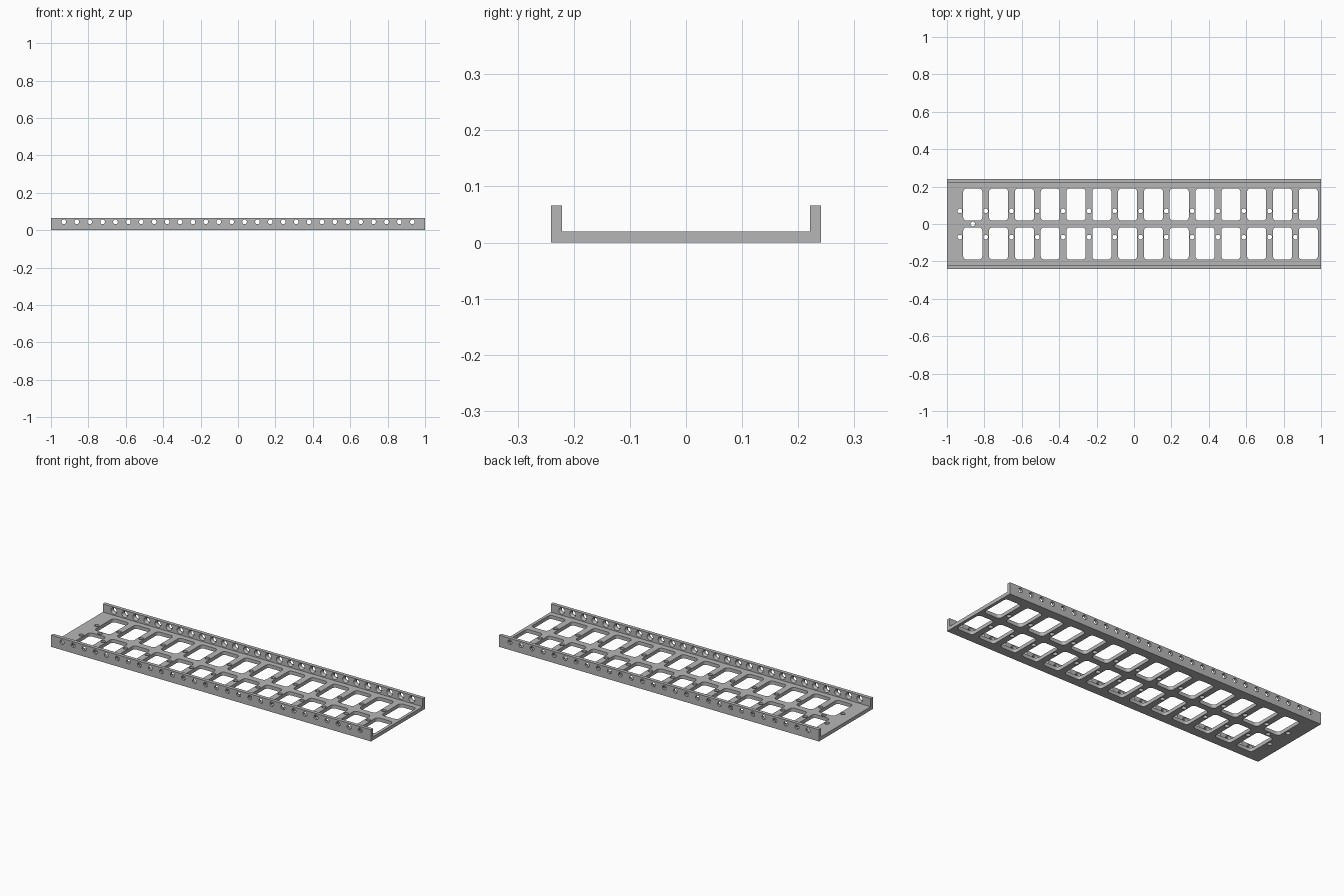
import bpy, bmesh, math
from mathutils import Vector

cube = bpy.data.objects.get("Cube")
if cube:
    bpy.data.objects.remove(cube, do_unlink=True)

HALF_W, INNER_W = 0.241, 0.221      # outer and inner half width of the channel
PLATE, HEIGHT = 0.02, 0.066         # floor thickness, flange height
PITCH, COUNT = 0.138, 14
HOLE_R, SINK_R = 0.0125, 0.0185
FLANGE_Z = 0.0445

steel = bpy.data.materials.new("grey_steel")
steel.use_nodes = True
GREY = (0.47, 0.47, 0.47, 1)
steel.diffuse_color = GREY
steel.node_tree.nodes["Principled BSDF"].inputs["Base Color"].default_value = GREY


def loft(bm, rings):
    """Closed solid through a list of equally long point rings."""
    loops = [[bm.verts.new(p) for p in ring] for ring in rings]
    n = len(loops[0])
    for a, b in zip(loops, loops[1:]):
        for i in range(n):
            j = (i + 1) % n
            bm.faces.new((a[i], a[j], b[j], b[i]))
    bm.faces.new(loops[0][::-1])
    bm.faces.new(loops[-1])


def finish(bm, name):
    bmesh.ops.recalc_face_normals(bm, faces=bm.faces)
    mesh = bpy.data.meshes.new(name)
    bm.to_mesh(mesh)
    bm.free()
    mesh.materials.append(steel)
    obj = bpy.data.objects.new(name, mesh)
    bpy.context.collection.objects.link(obj)
    return obj


def circle(r, n=20):
    return [(r * math.cos(math.tau * i / n), r * math.sin(math.tau * i / n)) for i in range(n)]


def rounded_rect(hx, hy, r, steps=5):
    pts = []
    for q, (sx, sy) in enumerate(((1, 1), (-1, 1), (-1, -1), (1, -1))):
        for k in range(steps + 1):
            a = math.pi / 2 * (q + k / steps)
            pts.append((sx * (hx - r) + r * math.cos(a), sy * (hy - r) + r * math.sin(a)))
    return pts


def punch(bm, outline, x, y):
    """Vertical cutter through the floor."""
    loft(bm, [[Vector((x + u, y + v, z)) for u, v in outline] for z in (-0.02, 0.04)])


# U-shaped channel
half = [(HALF_W, 0), (HALF_W, HEIGHT), (INNER_W, HEIGHT), (INNER_W, PLATE)]
profile = half + [(-y, z) for y, z in reversed(half)]
bm = bmesh.new()
loft(bm, [[Vector((x, y, z)) for y, z in profile] for x in (-1, 1)])
channel = finish(bm, "slotted_channel")

# Floor windows and bolt holes
bm = bmesh.new()
window, hole = rounded_rect(0.051, 0.086, 0.018), circle(HOLE_R)
for i in range(COUNT):
    for side in (-1, 1):
        punch(bm, window, -0.862 + i * PITCH, side * 0.104)
        punch(bm, hole, -0.931 + i * PITCH, side * 0.07)
punch(bm, hole, -0.862, 0)

# Flange holes, countersunk on the inner faces
stations = [(-0.3, HOLE_R), (-0.231, HOLE_R), (-INNER_W, SINK_R),
            (INNER_W, SINK_R), (0.231, HOLE_R), (0.3, HOLE_R)]
for i in range(2 * COUNT):
    x = -0.931 + i * PITCH / 2
    loft(bm, [[Vector((x + u, y, FLANGE_Z + v)) for u, v in circle(r)] for y, r in stations])
cutter = finish(bm, "hole_cutter")
cutter.hide_render = True

# Cut the holes and drop the helper
cut = channel.modifiers.new("holes", "BOOLEAN")
cut.operation = "DIFFERENCE"
cut.solver = "EXACT"
cut.object = cutter
bpy.context.view_layer.objects.active = channel
channel.select_set(True)
cutter.select_set(False)
bpy.ops.object.modifier_apply(modifier=cut.name)
bpy.data.objects.remove(cutter, do_unlink=True)
bpy.ops.object.shade_smooth_by_angle(angle=math.radians(30))
